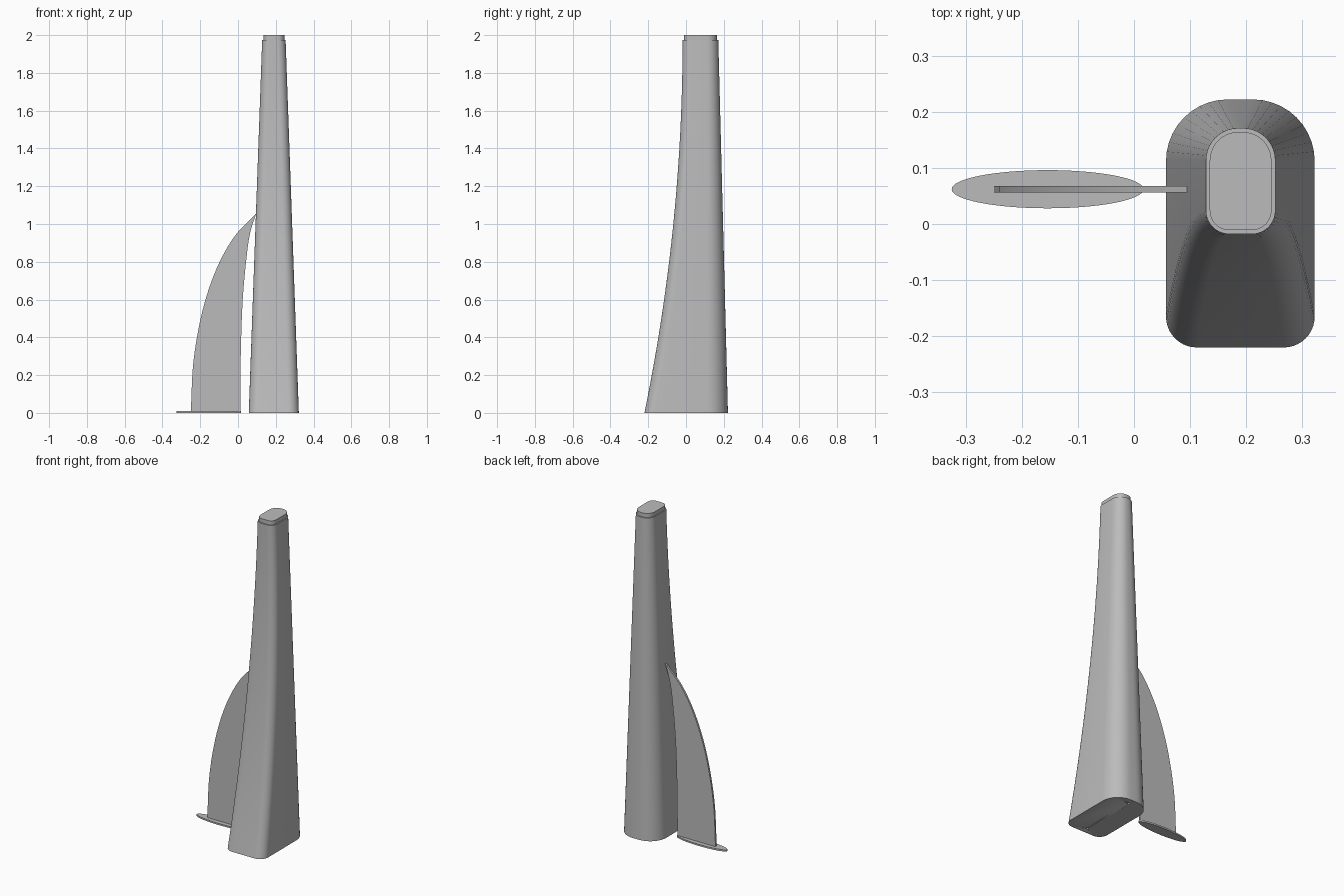
import bpy, bmesh, math
from mathutils import Vector

cube = bpy.data.objects.get("Cube")
if cube:
    bpy.data.objects.remove(cube, do_unlink=True)

grey = bpy.data.materials.new("light grey")
grey.use_nodes = True
colour = (0.5, 0.5, 0.5, 1)
grey.diffuse_color = colour
grey.node_tree.nodes["Principled BSDF"].inputs["Base Color"].default_value = colour


def finish(name, bm, angle=35):
    bmesh.ops.recalc_face_normals(bm, faces=bm.faces)
    mesh = bpy.data.meshes.new(name)
    bm.to_mesh(mesh)
    bm.free()
    mesh.materials.append(grey)
    obj = bpy.data.objects.new(name, mesh)
    bpy.context.collection.objects.link(obj)
    bpy.ops.object.select_all(action='DESELECT')
    obj.select_set(True)
    bpy.context.view_layer.objects.active = obj
    bpy.ops.object.shade_smooth_by_angle(angle=math.radians(angle))
    return obj


def mix(a, b, t):
    return a + (b - a) * t


def section(t, z, inset=0.0, steps=10):
    """Rounded rectangle of the tower at height fraction t."""
    x0, x1 = mix(0.057, 0.128, t) + inset, mix(0.322, 0.252, t) - inset
    y0 = -0.018 - 0.202 * (1 - t) ** 2 + inset
    y1 = mix(0.222, 0.171, t) - inset
    front, back = mix(0.055, 0.042, t) - inset, mix(0.11, 0.058, t) - inset
    corners = [(x1 - back, y1 - back, back, 0), (x0 + back, y1 - back, back, 1),
               (x0 + front, y0 + front, front, 2), (x1 - front, y0 + front, front, 3)]
    return [Vector((cx + r * math.cos(a), cy + r * math.sin(a), z))
            for cx, cy, r, q in corners
            for a in [(q + i / steps) * math.pi / 2 for i in range(steps + 1)]]


def loft(name, sections):
    bm = bmesh.new()
    rings = [[bm.verts.new(p) for p in s] for s in sections]
    for low, high in zip(rings, rings[1:]):
        for i in range(len(low)):
            j = (i + 1) % len(low)
            bm.faces.new((low[i], low[j], high[j], high[i]))
    bm.faces.new(rings[0])
    bm.faces.new(rings[-1])
    return finish(name, bm)


def cylinder(name, centre, radii, height, sides):
    bm = bmesh.new()
    bmesh.ops.create_cone(bm, cap_ends=True, segments=sides,
                          radius1=1, radius2=1, depth=1)
    for v in bm.verts:
        v.co = Vector((v.co.x * radii[0], v.co.y * radii[1], v.co.z * height)) + Vector(centre)
    return finish(name, bm)


# Tapered tower with a swept front, and its inset cap
rows = 24
tower = loft("tower", [section(i / rows, 1.975 * i / rows) for i in range(rows + 1)])
loft("tower_cap", [section(1, 1.965, 0.007), section(1, 2.0, 0.007)])

# Two small mounting holes under the tower
for label, y in (("front", -0.18), ("back", 0.18)):
    cutter = cylinder(label + "_hole_cutter", (0.19, y, 0), (0.008, 0.008), 0.06, 16)
    cutter.hide_render = True
    cutter.hide_set(True)
    cutter.display_type = 'WIRE'
    cut = tower.modifiers.new(label + "_hole", 'BOOLEAN')
    cut.object = cutter
    cut.operation = 'DIFFERENCE'
    bpy.context.view_layer.objects.active = tower
    bpy.ops.object.modifier_apply(modifier=cut.name)
    bpy.data.objects.remove(cutter, do_unlink=True)


# Curved sail fin
def smooth_path(points, steps=6):
    """Catmull-Rom curve through the points."""
    pts = [Vector(p) for p in points]
    pts = [2 * pts[0] - pts[1]] + pts + [2 * pts[-1] - pts[-2]]
    path = []
    for a, b, c, d in zip(pts, pts[1:], pts[2:], pts[3:]):
        for i in range(steps):
            t = i / steps
            path.append(0.5 * (2 * b + (c - a) * t + (2 * a - 5 * b + 4 * c - d) * t * t
                               + (3 * b - a - 3 * c + d) * t ** 3))
    return path + [pts[-2]]


outer = smooth_path([(-0.25, 0.005), (-0.235, 0.28), (-0.187, 0.545),
                     (-0.113, 0.765), (-0.018, 0.935), (0.097, 1.055)])
inner = smooth_path([(0.012, 0.005), (0.014, 0.28), (0.025, 0.6),
                     (0.05, 0.865), (0.07, 0.975), (0.097, 1.055)])
bm = bmesh.new()
sides = []
for y in (0.056, 0.068):
    o = [bm.verts.new((p.x, y, p.y)) for p in outer]
    n = [bm.verts.new((p.x, y, p.y)) for p in inner[:-1]] + [o[-1]]
    for i in range(len(o) - 1):
        bm.faces.new(list(dict.fromkeys((o[i], n[i], n[i + 1], o[i + 1]))))
    sides.append(o + n[-2::-1])
for i in range(len(sides[0])):
    j = (i + 1) % len(sides[0])
    bm.faces.new((sides[0][i], sides[0][j], sides[1][j], sides[1][i]))
finish("sail_fin", bm)

# Thin oval foot under the fin
cylinder("fin_foot", (-0.154, 0.062, 0.005), (0.171, 0.034), 0.01, 64)
